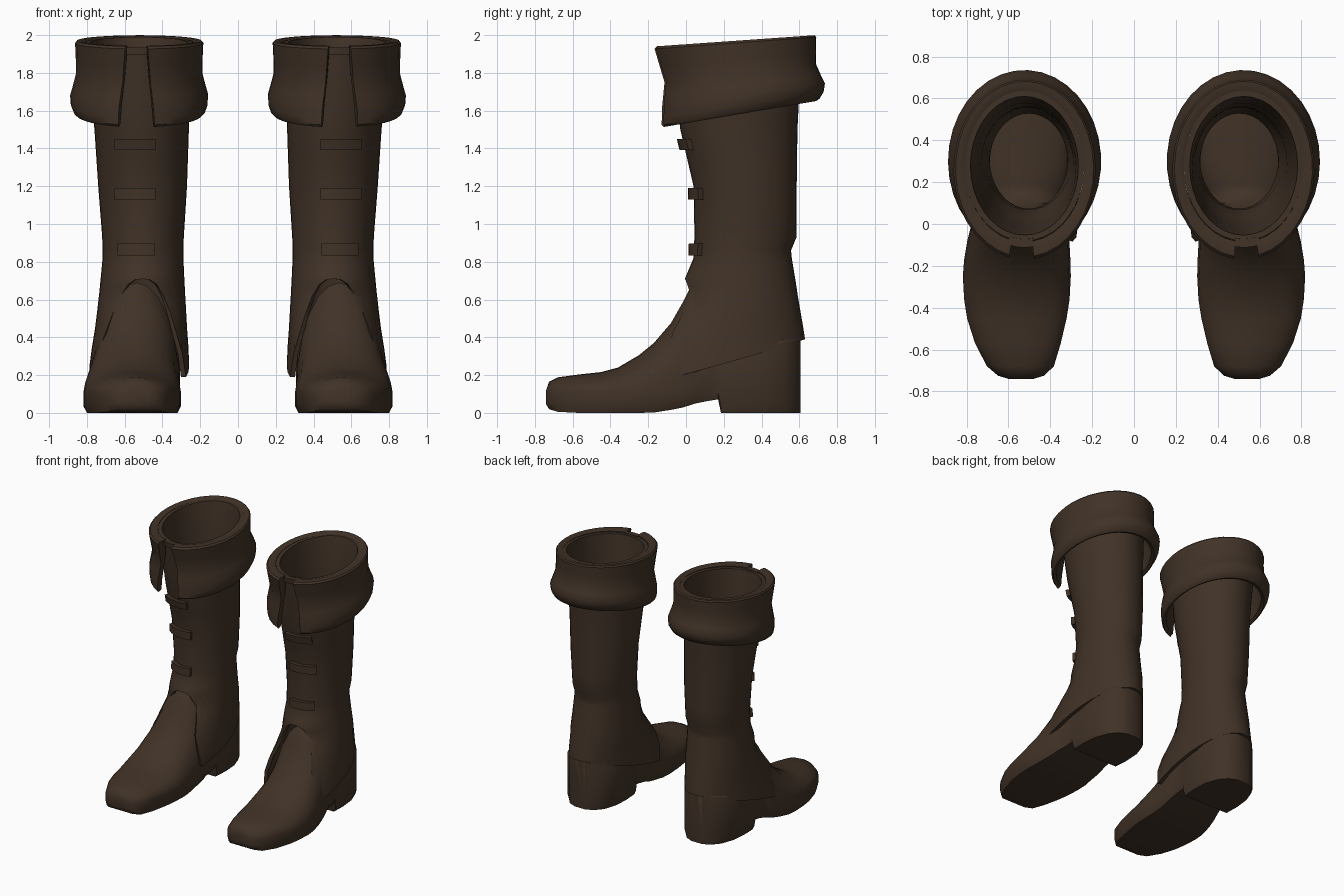
import bpy, bmesh
from math import sin, cos, asin, radians, pi

if "Cube" in bpy.data.objects:
    bpy.data.objects.remove(bpy.data.objects["Cube"])

leather = bpy.data.materials.new("dark_brown_leather")
leather.diffuse_color = (0.052, 0.032, 0.020, 1)
leather.use_nodes = True
leather.node_tree.nodes["Principled BSDF"].inputs["Base Color"].default_value = leather.diffuse_color


def loft(name, rings, loop=False, sharp=38):
    """Skin closed rings of points; cap the ends unless the rings form a loop. Mirrored to make a pair."""
    bm = bmesh.new()
    vs = [[bm.verts.new(p) for p in ring] for ring in rings]
    n, m = len(rings), len(rings[0])
    for i in range(n if loop else n - 1):
        a, b = vs[i], vs[(i + 1) % n]
        for j in range(m):
            k = (j + 1) % m
            bm.faces.new((a[j], a[k], b[k], b[j]))
    if not loop:
        bm.faces.new(vs[0])
        bm.faces.new(vs[-1])
    bmesh.ops.recalc_face_normals(bm, faces=bm.faces)
    for f in bm.faces:
        f.smooth = True
    me = bpy.data.meshes.new(name)
    bm.to_mesh(me)
    bm.free()
    me.set_sharp_from_angle(angle=radians(sharp))
    me.materials.append(leather)
    ob = bpy.data.objects.new(name, me)
    bpy.context.collection.objects.link(ob)
    mod = ob.modifiers.new("pair", 'MIRROR')
    mod.use_mirror_merge = False
    return ob


def lerp_table(table, t):
    """Linear lookup of a row of values by its first column."""
    for lo, hi in zip(table, table[1:]):
        if t <= hi[0]:
            f = max(0, (t - lo[0]) / (hi[0] - lo[0]))
            return [u + (v - u) * f for u, v in zip(lo[1:], hi[1:])]
    return table[-1][1:]


# Shaft cross-sections: height, centre x, centre y, radius x, radius y
SHAFT = [(0.15, .528, .10, .268, .53), (0.30, .52, .15, .262, .48),
         (0.40, .515, .19, .248, .44), (0.60, .508, .29, .23, .305),
         (0.70, .506, .285, .222, .295), (0.82, .503, .30, .214, .26),
         (0.86, .503, .298, .214, .258), (0.93, .503, .315, .216, .27),
         (1.20, .505, .313, .235, .273), (1.50, .51, .28, .25, .31),
         (1.80, .52, .27, .27, .335), (2.00, .525, .275, .29, .365)]
# Front opening: angle from the front, hem height
ARCH = [(0, .71), (10, .705), (20, .68), (30, .62), (40, .53), (50, .42), (60, .31), (70, .19)]


def shaft_point(a, z, off=0):
    cx, cy, rx, ry = lerp_table(SHAFT, z)
    return (cx + (rx + off) * sin(a), cy - (ry + off) * cos(a), z)


def hem(deg):
    d = min(deg, 360 - deg)
    if d <= 70:
        return lerp_table(ARCH, d)[0]
    c = cos(radians(70))
    return 0.19 + 0.20 * (c - cos(radians(d))) / (c + 1)


# Shaft: double-walled tube with slanted top, arched front and sloping hem
rings = []
for deg in range(0, 360, 10):
    a, h = radians(deg), hem(deg)
    top = 1.96 - 0.03 * cos(a)
    zs = [h + (0.75 - h) * k / 5 for k in range(5)]
    zs += [.75, .82, .86, .93, 1.06, 1.2, 1.35, 1.5, 1.65, 1.8, top]
    rings.append([shaft_point(a, z) for z in zs] +
                 [shaft_point(a, z, -0.028) for z in reversed(zs)])
loft("boot_shafts", rings, loop=True)

# Folded cuff: drop (0 top, 1 bottom), centre y, radius x, radius y
CUFF = [(.02, .275, .285, .36), (0, .268, .305, .39), (0, .262, .33, .42),
        (.03, .26, .34, .43), (.25, .272, .336, .416), (.45, .285, .335, .405),
        (.62, .293, .352, .422), (.75, .30, .366, .436), (.88, .295, .362, .434),
        (.97, .284, .348, .424), (1, .28, .335, .41), (.97, .28, .315, .385),
        (.75, .285, .315, .385), (.4, .28, .29, .365)]
rings = []
for k in range(33):
    ring = []
    for t, cy, rx, ry in CUFF:
        gap = 10 + 6 * t
        a = radians(2.5 + gap + (360 - 2 * gap) * k / 32)
        y = cy - ry * cos(a)
        top = 2.0 - 0.07 * (0.69 - y)
        bottom = 1.51 + 0.17 * (y + 0.14)
        ring.append((.523 + rx * sin(a), y, top + (bottom - top) * t))
    rings.append(ring)
loft("folded_cuffs", rings)

# Foot stations: y, centre x, half width, sole z, shoulder z, top z
FOOT = [(-.74, .54, .06, .045, .08, .12), (-.725, .54, .11, .02, .09, .165),
        (-.68, .543, .16, .006, .10, .188), (-.57, .555, .205, 0, .11, .203),
        (-.45, .56, .238, 0, .11, .216), (-.36, .56, .252, 0, .11, .24),
        (-.25, .56, .258, 0, .11, .305), (-.17, .558, .254, .002, .11, .37),
        (-.08, .553, .244, .016, .11, .475), (-.02, .545, .237, .028, .11, .58),
        (.02, .54, .232, .04, .12, .66), (.05, .537, .225, .05, .14, .69),
        (.10, .53, .216, .06, .22, .46), (.17, .53, .212, .072, .30, .42),
        (.185, .527, .212, 0, .32, .42), (.30, .525, .218, 0, .34, .42),
        (.42, .522, .208, 0, .35, .42), (.52, .52, .17, 0, .37, .42),
        (.58, .52, .115, 0, .38, .42), (.607, .52, .05, 0, .38, .42)]
rings = []
for y, cx, w, zb, zs, zt in FOOT:
    edge = min(0.035, (zs - zb) * 0.5)
    ring = [(cx + .93 * w, y, zb), (cx + w, y, zb + edge)]
    for k in range(13):
        th = pi * k / 12
        ring.append((cx + w * cos(th), y, zs + (zt - zs) * sin(th)))
    ring += [(cx - w, y, zb + edge), (cx - .93 * w, y, zb)]
    rings.append(ring)
loft("feet_with_heels", rings, sharp=50)


# Straps across the front of the shaft, and a small tab in the cuff notch
def strap(name, z, x0, x1, h, out):
    rings = []
    for k in range(7):
        x = x0 + (x1 - x0) * k / 6
        ring = []
        for dz, off in ((-h, -.01), (-h, out), (h, out), (h, -.01)):
            cx, cy, rx, ry = lerp_table(SHAFT, z + dz)
            ring.append(shaft_point(asin((x - cx) / rx), z + dz, off))
        rings.append(ring)
    loft(name, rings, sharp=30)


strap("upper_straps", 1.42, .445, .637, .029, .03)
strap("middle_straps", 1.16, .445, .637, .031, .03)
strap("lower_straps", 0.865, .45, .622, .031, .028)
strap("notch_tabs", 1.915, .482, .598, .02, .03)
